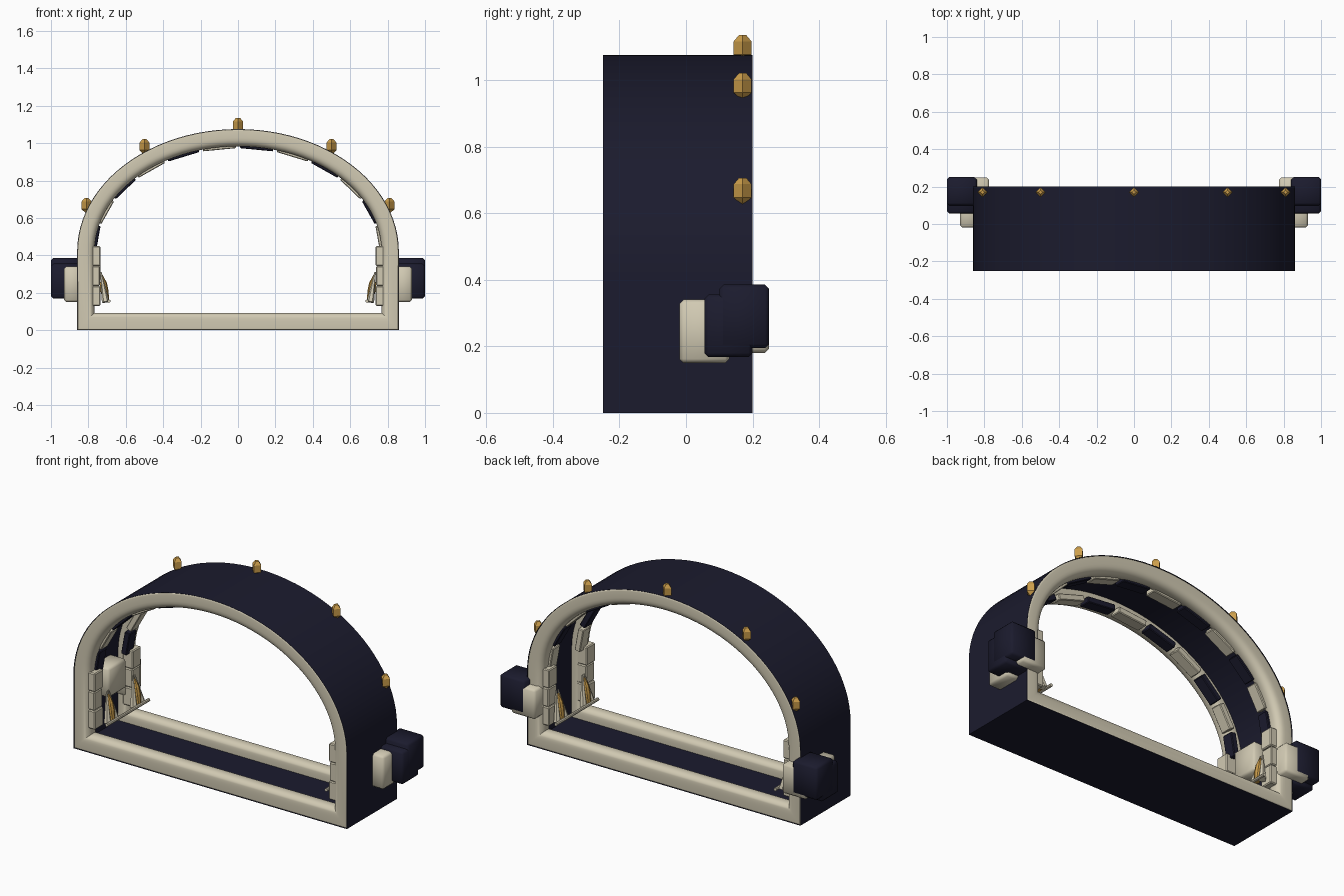
import bpy, bmesh, math
from mathutils import Vector, Matrix

cube = bpy.data.objects.get("Cube")
if cube:
    bpy.data.objects.remove(cube, do_unlink=True)


def material(name, rgb):
    m = bpy.data.materials.new(name)
    m.use_nodes = True
    m.diffuse_color = (*rgb, 1)
    m.node_tree.nodes["Principled BSDF"].inputs["Base Color"].default_value = (*rgb, 1)
    return m


NAVY = material("dark navy", (0.011, 0.011, 0.027))
CREAM = material("cream", (0.64, 0.59, 0.45))
GOLD = material("gold", (0.6, 0.34, 0.07))

HALF, TOP, SPRING = 0.86, 1.075, 0.42   # arch half width, crown and spring line


def finish(bm, name, mat, angle=40):
    bmesh.ops.recalc_face_normals(bm, faces=bm.faces)
    me = bpy.data.meshes.new(name)
    bm.to_mesh(me)
    bm.free()
    me.materials.append(mat)
    ob = bpy.data.objects.new(name, me)
    bpy.context.collection.objects.link(ob)
    bpy.ops.object.select_all(action="DESELECT")
    ob.select_set(True)
    bpy.context.view_layer.objects.active = ob
    if angle:
        bpy.ops.object.shade_smooth_by_angle(angle=math.radians(angle))
    return ob


def arch_point(t, d):
    """Point on the arch curve, moved inward by d."""
    return Vector(((HALF - d) * math.cos(t), 0, SPRING + (TOP - SPRING - d) * math.sin(t)))


def outline(d, steps=48):
    pts = [Vector((d - HALF, 0, d)), Vector((HALF - d, 0, d))]
    return pts + [arch_point(math.pi * i / steps, d) for i in range(steps + 1)]


def sweep(name, section, mat):
    """Carry a closed (inset, y) section around the arch outline."""
    bm = bmesh.new()
    loops = [[bm.verts.new((p.x, y, p.z)) for p in outline(d)] for d, y in section]
    for a, b in zip(loops, loops[1:] + loops[:1]):
        for i in range(len(a)):
            j = (i + 1) % len(a)
            bm.faces.new((a[i], a[j], b[j], b[i]))
    return finish(bm, name, mat)


def box(name, center, size, mat, bevel=0.012, rot=None):
    """Bevelled box; the larger bevels are shaded smooth."""
    bm = bmesh.new()
    bmesh.ops.create_cube(bm, size=1, matrix=Matrix.Diagonal((*size, 1)))
    bmesh.ops.bevel(bm, geom=bm.edges[:], offset=bevel, segments=1, affect="EDGES")
    bm.transform(Matrix.Translation(center) @ (rot or Matrix()))
    return finish(bm, name, mat, 60 if bevel > 0.01 else 0)


def side_span(name, side, lo, hi, mat, bevel=0.012):
    """Box given by corners for the +x side, mirrored when side is -1."""
    lo, hi = Vector(lo), Vector(hi)
    mid = (lo + hi) / 2
    mid.x *= side
    return box(name, mid, hi - lo, mat, bevel)


def lathe(name, profile, sides, matrix, mat):
    """Stacked rings of (radius, height) with capped ends."""
    bm = bmesh.new()
    rings = [[bm.verts.new((r * math.cos(2 * math.pi * i / sides),
                            r * math.sin(2 * math.pi * i / sides), z))
              for i in range(sides)] for r, z in profile]
    for a, b in zip(rings, rings[1:]):
        for i in range(sides):
            j = (i + 1) % sides
            bm.faces.new((a[i], a[j], b[j], b[i]))
    bm.faces.new(rings[0])
    bm.faces.new(rings[-1])
    bm.transform(matrix)
    return finish(bm, name, mat, 0)


# Navy tunnel shell: hair-thin rim at the ends, thicker lining between the frames
rim, lining = 0.001, 0.03
sweep("shell", [(0, -0.25), (0, 0.2), (rim, 0.2), (rim, 0.15), (lining, 0.15),
                (lining, -0.2), (rim, -0.2), (rim, -0.25)], NAVY)


# Cream frames at both ends: rounded inside, square against the shell
def frame_section(y):
    pts = []
    for i in range(28):
        a = 2 * math.pi * i / 28
        c, s = math.cos(a), math.sin(a)
        power = 0.85 if c > 0 else 0.15
        pts.append((0.047 + 0.0455 * math.copysign(abs(c) ** power, c),
                    y + 0.046 * math.copysign(abs(s) ** power, s)))
    return pts


for name, y in (("front", -0.204), ("back", 0.154)):
    sweep(name + "_frame", frame_section(y), CREAM)

# Alternating panels lining the inside of the arch
COUNT = 12
for row, y in (("front", -0.16), ("back", 0.11)):
    for i in range(COUNT):
        a = arch_point(math.pi * (1 - (i + 0.06) / COUNT), 0.085)
        b = arch_point(math.pi * (1 - (i + 0.94) / COUNT), 0.085)
        d = b - a
        rot = Matrix.Rotation(-math.atan2(d.z, d.x), 4, "Y")
        box(f"{row}_panel_{i + 1}", (a + b) / 2 + Vector((0, y, 0)),
            (d.length, 0.065, 0.034), CREAM if i % 2 else NAVY, 0.004, rot)

# Gold four-sided studs along the back edge
STUD = [(0.005, -0.038), (0.027, -0.018), (0.027, 0.022), (0.011, 0.041)]
for i, (x, z) in enumerate([(-0.81, 0.665), (-0.5, 0.98), (0, 1.094), (0.5, 0.98), (0.81, 0.665)]):
    lathe(f"stud_{i + 1}", STUD, 4, Matrix.Translation((x, 0.17, z)), GOLD)

# Single box on the right inner wall, between the posts
side_span("right_inner_box", -1, (0.735, -0.11, 0.26), (0.845, 0.05, 0.43), CREAM)

for label, s in (("left", 1), ("right", -1)):
    # Outer housing
    side_span(label + "_housing_core", s, (0.835, -0.02, 0.15), (0.93, 0.13, 0.34), CREAM)
    side_span(label + "_housing_back", s, (0.775, 0.1, 0.18), (0.93, 0.249, 0.35), CREAM)
    side_span(label + "_housing_cover", s, (0.85, 0.055, 0.168), (0.999, 0.2, 0.355), NAVY)
    side_span(label + "_housing_cap", s, (0.84, 0.1, 0.195), (1.0, 0.25, 0.385), NAVY)
    for place, y, spike_y in (("front", -0.2, -0.125), ("back", 0.14, 0.11)):
        # Stacked post blocks
        for k in range(3):
            z = 0.13 + 0.107 * k
            side_span(f"{label}_{place}_block_{k + 1}", s, (0.735 + 0.004 * (k % 2), y - 0.035, z),
                      (0.8, y + 0.04, z + 0.105), CREAM, 0.005)
        # Leaning gold spike held by two cream fins
        lean = Matrix.Rotation(s * math.radians(9), 4, "Y")
        base = Matrix.Translation((s * 0.708, spike_y, 0.15)) @ lean
        lathe(f"{label}_{place}_spike", [(0.016, 0), (0.021, 0.06), (0.019, 0.1), (0.004, 0.145)],
              8, base @ Matrix.Translation((s * -0.004, 0, 0)), GOLD)
        for n, off in (("a", -0.036), ("b", 0.036)):
            tilt = Matrix.Rotation(math.copysign(0.17, off), 4, "X")
            lathe(f"{label}_{place}_fin_{n}", [(0.02, 0), (0.013, 0.07), (0.004, 0.165)],
                  6, base @ Matrix.Translation((0, off, 0)) @ tilt, CREAM)
    # Thin rod along the foot of the spikes
    lathe(label + "_rod", [(0.009, -0.19), (0.009, 0.19)], 8,
          Matrix.Translation((s * 0.69, -0.005, 0.155)) @ Matrix.Rotation(math.pi / 2, 4, "X"), CREAM)
